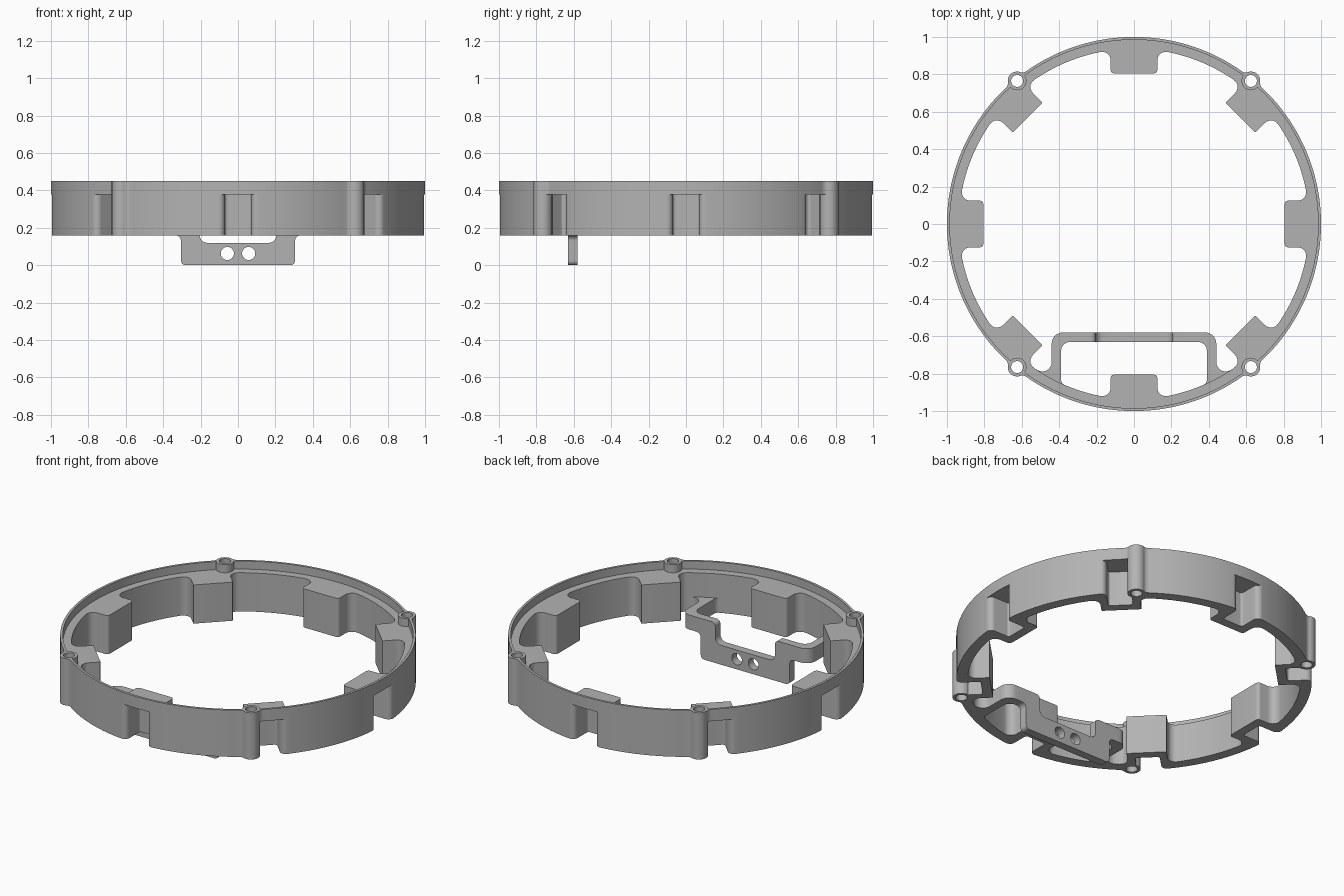
import bpy, bmesh, math
from mathutils import Matrix, Vector

cube = bpy.data.objects.get("Cube")
if cube:
    bpy.data.objects.remove(cube, do_unlink=True)

grey = bpy.data.materials.new("plain grey")
grey.use_nodes = True
COLOUR = (0.45, 0.45, 0.45, 1)
grey.diffuse_color = COLOUR
grey.node_tree.nodes["Principled BSDF"].inputs["Base Color"].default_value = COLOUR

BOTTOM, ROOF, LEDGE, TOP = 0.16, 0.377, 0.40, 0.45
OUTER, LIP, INNER = 1.0, 0.985, 0.937


def rounded(points, steps=8):
    """Round the corners of a polygon; a point is (x, y) or (x, y, radius)."""
    out = []
    for i, p in enumerate(points):
        c = Vector(p[:2])
        if len(p) < 3:
            out.append(c)
            continue
        a = Vector(points[i - 1][:2]) - c
        b = Vector(points[(i + 1) % len(points)][:2]) - c
        half = a.angle(b) / 2
        reach = min(p[2] / math.tan(half), a.length * 0.99, b.length * 0.99)
        radius = reach * math.tan(half)
        a.normalize()
        b.normalize()
        centre = c + (a + b).normalized() * (radius / math.sin(half))
        start, end = c + a * reach - centre, c + b * reach - centre
        sweep = start.angle_signed(end)
        for k in range(steps + 1):
            out.append(centre + Matrix.Rotation(-sweep * k / steps, 2) @ start)
    return out


def circle(radius, count, cx=0, cy=0):
    return [Vector((cx + radius * math.cos(math.tau * k / count),
                    cy + radius * math.sin(math.tau * k / count))) for k in range(count)]


def turn(points, angle):
    """Turn a profile drawn around +y clockwise by an angle."""
    rot = Matrix.Rotation(-angle, 2)
    return [rot @ Vector(p[:2]) for p in points]


def prism(name, points, low, high, upright=False):
    """Extrude a profile along z, or along y when upright."""
    bm = bmesh.new()
    place = (lambda p, h: (p[0], h, p[1])) if upright else (lambda p, h: (p[0], p[1], h))
    face = bm.faces.new([bm.verts.new(place(p, low)) for p in points])
    ext = bmesh.ops.extrude_face_region(bm, geom=[face])
    verts = [v for v in ext["geom"] if isinstance(v, bmesh.types.BMVert)]
    shift = (0, high - low, 0) if upright else (0, 0, high - low)
    bmesh.ops.translate(bm, verts=verts, vec=shift)
    bmesh.ops.recalc_face_normals(bm, faces=bm.faces)
    mesh = bpy.data.meshes.new(name)
    bm.to_mesh(mesh)
    bm.free()
    mesh.materials.append(grey)
    ob = bpy.data.objects.new(name, mesh)
    bpy.context.collection.objects.link(ob)
    return ob


def combine(target, tool, operation):
    mod = target.modifiers.new("combine", "BOOLEAN")
    mod.operation, mod.solver, mod.object = operation, "EXACT", tool
    bpy.context.view_layer.objects.active = target
    bpy.ops.object.modifier_apply(modifier=mod.name)
    bpy.data.objects.remove(tool, do_unlink=True)


def smooth(ob):
    bpy.ops.object.select_all(action="DESELECT")
    ob.select_set(True)
    bpy.context.view_layer.objects.active = ob
    bpy.ops.object.shade_smooth_by_angle(angle=math.radians(30))


def on_circle(t, radius):
    return math.sqrt(radius * radius - t * t)


# Inner outline: a circle with eight inward pads, filleted into the wall
inner = []
for i in range(8):
    angle = i * math.pi / 4
    half, corner = (0.125, 0.02) if i % 2 == 0 else (0.113, 0.006)
    end = half + 0.06
    side = [(-end, on_circle(end, INNER)), (-half, on_circle(half, INNER), 0.045),
            (-half, 0.805, corner)]
    pad = side + [(-p[0], *p[1:]) for p in reversed(side)]
    inner += turn(rounded([(-0.3, 1)] + pad + [(0.3, 1)])[1:-1], angle)
    first = math.asin(end / INNER)
    last = math.pi / 4 - math.asin(((0.113 if i % 2 == 0 else 0.125) + 0.06) / INNER)
    for k in range(1, 12):
        a = angle + first + (last - first) * k / 12
        inner.append(Vector((INNER * math.sin(a), INNER * math.cos(a))))

# Ring wall, with flared thickening beside each screw boss
ring = prism("ring_body", circle(OUTER, 180), BOTTOM, TOP)
boss_x, boss_y = 0.625, 0.765
boss_places = [(sx * boss_x, sy * boss_y) for sx in (-1, 1) for sy in (-1, 1)]
flare_side = [(-0.11, 0.96), (-0.10, 0.9945), (-0.05, 0.9985, 0.045), (-0.035, 1.023)]
flare = rounded(flare_side + [(-p[0], *p[1:]) for p in reversed(flare_side)])
for x, y in boss_places:
    combine(ring, prism("flare", turn(flare, math.atan2(x, y)), BOTTOM, TOP), "UNION")
combine(ring, prism("opening", inner, 0, 1), "DIFFERENCE")
combine(ring, prism("ledge_cut", circle(LIP, 180), LEDGE, 1), "DIFFERENCE")

# Pockets behind the pads, open to the outside and below
notch_side = [(-0.105, 1.1), (-0.105, on_circle(0.105, OUTER)),
              (-0.07, on_circle(0.07, OUTER), 0.035), (-0.07, 0.86, 0.015)]
notch = rounded(notch_side + [(-p[0], *p[1:]) for p in reversed(notch_side)])
for i in range(8):
    combine(ring, prism("pocket", turn(notch, i * math.pi / 4), 0, ROOF), "DIFFERENCE")

# Screw bosses with through holes
for x, y in boss_places:
    combine(ring, prism("boss", circle(0.05, 40, x, y), BOTTOM, TOP), "UNION")
for x, y in boss_places:
    combine(ring, prism("boss_hole", circle(0.032, 32, x, y), 0, 1), "DIFFERENCE")
smooth(ring)

# Bracket: a U-shaped arm joined to the front of the ring
arm_side = [(-0.30, -0.90), (-0.52, -0.80), (-0.52, -0.779), (-0.44, -0.825, 0.05),
            (-0.44, -0.58, 0.06)]
inside = [(0.33, -0.878), (0.39, -0.853, 0.03), (0.39, -0.63, 0.05)]
arm = arm_side + [(-p[0], *p[1:]) for p in reversed(arm_side)]
arm += inside + [(-p[0], *p[1:]) for p in reversed(inside)]
bracket = prism("front_bracket", rounded(arm), BOTTOM, 0.25)

# Hanging plate with a dip in its top edge and two holes
plate_side = [(-0.36, 0.20), (-0.36, 0.16), (-0.305, 0.16, 0.03), (-0.305, 0, 0.025)]
plate = rounded(plate_side + [(-p[0], *p[1:]) for p in reversed(plate_side)])
combine(bracket, prism("plate", plate, -0.63, -0.58, True), "UNION")
dip_side = [(-0.23, 0.4), (-0.23, 0.25), (-0.205, 0.25, 0.024), (-0.205, 0.12, 0.04)]
dip = rounded(dip_side + [(-p[0], *p[1:]) for p in reversed(dip_side)])
combine(bracket, prism("dip", dip, -0.66, -0.55, True), "DIFFERENCE")
for x in (-0.057, 0.057):
    combine(bracket, prism("hole", circle(0.035, 32, x, 0.063), -0.7, -0.5, True), "DIFFERENCE")
smooth(bracket)
